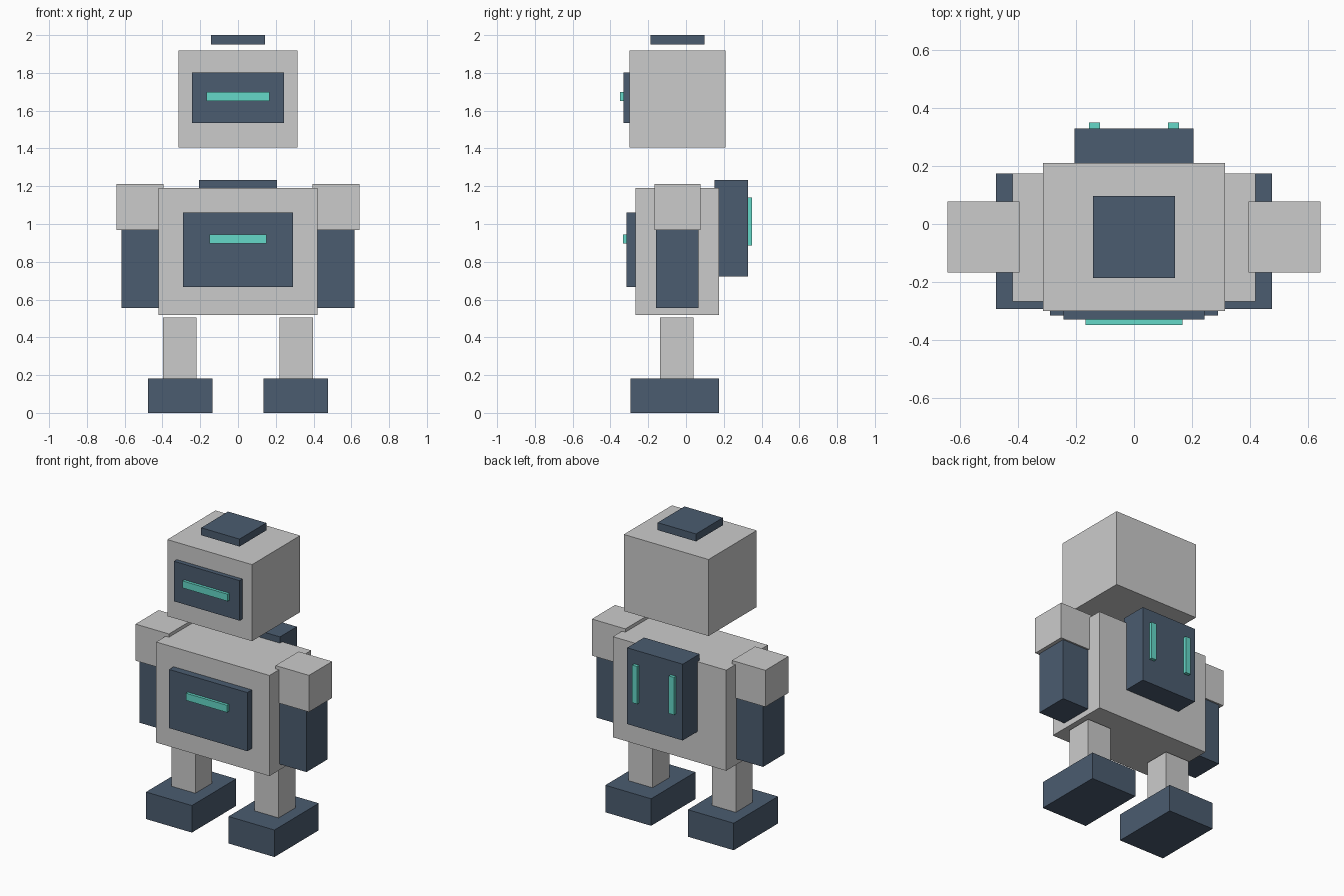
import bpy
import bmesh
from mathutils import Vector

if "Cube" in bpy.data.objects:
    bpy.data.objects.remove(bpy.data.objects["Cube"])


def material(name, color):
    mat = bpy.data.materials.new(name)
    mat.diffuse_color = color
    mat.use_nodes = True
    mat.node_tree.nodes["Principled BSDF"].inputs["Base Color"].default_value = mat.diffuse_color
    return mat


DARK = material("dark_blue", (0.07, 0.107, 0.162, 1))
GLOW = material("glow_teal", (0.13, 0.69, 0.58, 1))


def box(name, x, y, z, mat=None):
    """Box from (min, max) ranges on each axis."""
    lo, hi = Vector((x[0], y[0], z[0])), Vector((x[1], y[1], z[1]))
    bm = bmesh.new()
    bmesh.ops.create_cube(bm, size=1)
    bmesh.ops.scale(bm, vec=hi - lo, verts=bm.verts)
    mesh = bpy.data.meshes.new(name)
    bm.to_mesh(mesh)
    bm.free()
    obj = bpy.data.objects.new(name, mesh)
    obj.location = (lo + hi) / 2
    bpy.context.collection.objects.link(obj)
    if mat:
        mesh.materials.append(mat)


def centred(name, half_width, y, z, mat=None):
    box(name, (-half_width, half_width), y, z, mat)


def pair(name, x, y, z, mat=None):
    box(name + "_right", x, y, z, mat)
    box(name + "_left", (-x[1], -x[0]), y, z, mat)


# Head with cap, visor and eye strip
centred("head", 0.314, (-0.30, 0.21), (1.405, 1.918))
centred("head_cap", 0.142, (-0.187, 0.097), (1.95, 2.0), DARK)
centred("visor", 0.243, (-0.33, -0.295), (1.535, 1.803), DARK)
centred("eye_strip", 0.168, (-0.349, -0.325), (1.652, 1.699), GLOW)

# Torso with chest panel and light
centred("torso", 0.42, (-0.267, 0.174), (0.517, 1.191))
centred("chest_panel", 0.29, (-0.315, -0.26), (0.667, 1.06), DARK)
centred("chest_light", 0.152, (-0.334, -0.31), (0.897, 0.945), GLOW)

# Backpack with two light strips
centred("backpack", 0.206, (0.15, 0.329), (0.722, 1.233), DARK)
pair("backpack_light", (0.117, 0.155), (0.325, 0.35), (0.887, 1.139), GLOW)

# Arms
pair("shoulder", (0.395, 0.643), (-0.167, 0.078), (0.968, 1.213))
pair("arm", (0.42, 0.618), (-0.158, 0.067), (0.555, 0.968), DARK)

# Legs
pair("leg", (0.22, 0.397), (-0.137, 0.04), (0.18, 0.504))
pair("foot", (0.136, 0.476), (-0.294, 0.175), (0.0, 0.181), DARK)
